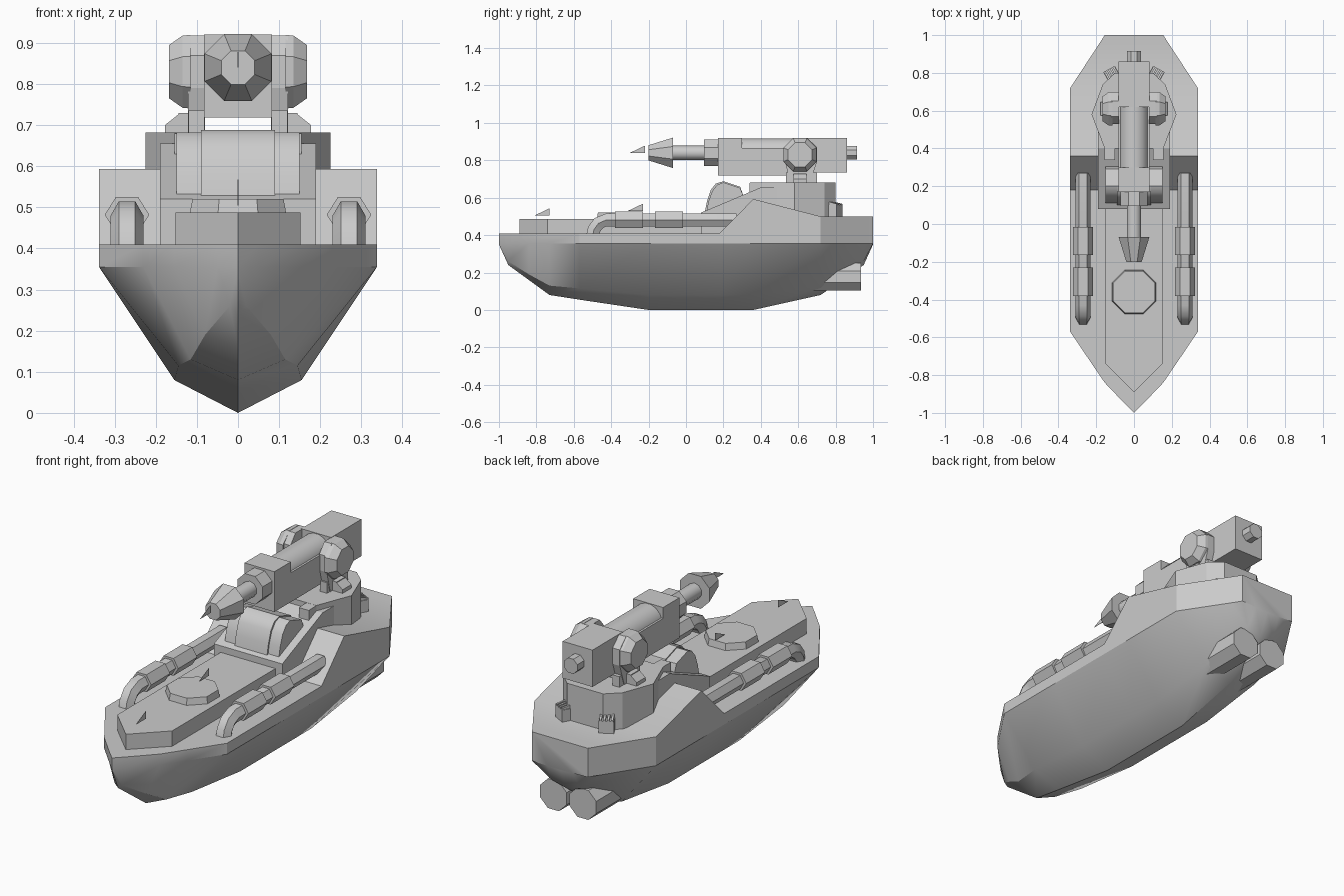
import bpy, bmesh
from math import pi, cos, sin
from mathutils import Matrix, Vector

if "Cube" in bpy.data.objects:
    bpy.data.objects.remove(bpy.data.objects["Cube"])


def loft(name, rings, smooth=0):
    """Skin a list of closed rings and cap both ends."""
    bm = bmesh.new()
    rows = [[bm.verts.new(p) for p in r] for r in rings]
    n = len(rows[0])
    for a, b in zip(rows, rows[1:]):
        for i in range(n):
            j = (i + 1) % n
            bm.faces.new((a[i], a[j], b[j], b[i]))
    bm.faces.new(rows[0][::-1])
    bm.faces.new(rows[-1])
    bmesh.ops.remove_doubles(bm, verts=bm.verts, dist=1e-5)
    bmesh.ops.dissolve_degenerate(bm, edges=bm.edges, dist=1e-5)
    bmesh.ops.recalc_face_normals(bm, faces=bm.faces)
    me = bpy.data.meshes.new(name)
    bm.to_mesh(me)
    bm.free()
    ob = bpy.data.objects.new(name, me)
    bpy.context.collection.objects.link(ob)
    if smooth:
        bpy.ops.object.select_all(action='DESELECT')
        ob.select_set(True)
        bpy.context.view_layer.objects.active = ob
        bpy.ops.object.shade_smooth_by_angle(angle=smooth * pi / 180)
    return ob


def box(name, x0, x1, y0, y1, z0, z1):
    return loft(name, [[(x0, y0, z), (x1, y0, z), (x1, y1, z), (x0, y1, z)] for z in (z0, z1)])


def plan(name, half, z0, z1):
    """Vertical prism from a right-hand half outline (x, y), mirrored."""
    pts = half + [(-x, y) for x, y in reversed(half) if x > 0]
    return loft(name, [[(x, y, z) for x, y in pts] for z in (z0, z1)])


def side(name, prof, x0, x1, smooth=0):
    """Prism from a side profile (y, z) across x."""
    return loft(name, [[(x, y, z) for y, z in prof] for x in (x0, x1)], smooth)


def circle(r, n):
    return [(r * cos(2 * pi * (i + .5) / n), r * sin(2 * pi * (i + .5) / n)) for i in range(n)]


def turned_y(name, x, z, prof, n=8, smooth=0):
    """Round part along y from (y, radius) pairs."""
    return loft(name, [[(x + a, y, z + b) for a, b in circle(r, n)] for y, r in prof], smooth)


# Hull: y, deck half width, lower half width, lower z, keel z, deck z
stations = [
    (-1.0, 0, 0, .355, .35, .41),
    (-.95, .05, .02, .26, .24, .41),
    (-.84, .155, .08, .19, .16, .41),
    (-.73, .23, .115, .13, .08, .41),
    (-.57, .338, .145, .115, .055, .41),
    (-.2, .338, .155, .08, 0, .41),
    (.18, .338, .155, .08, 0, .41),
    (.36, .338, .155, .08, 0, .593),
    (.72, .338, .15, .125, .08, .5),
    (.95, .187, .08, .26, .24, .5),
    (1.0, .155, .07, .352, .35, .5)]
loft("hull", [[(-w, y, zd), (-w, y, .355), (-l, y, zl), (0, y, zk),
               (l, y, zl), (w, y, .355), (w, y, zd)]
              for y, w, l, zl, zk, zd in stations], 32)

# Raised foredeck and hatch
plan("foredeck", [(0, -.89), (.152, -.74), (.152, .25)], .40, .487)
loft("hatch", [[(a, b - .36, z) for a, b in circle(r, 8)] for z, r in ((.48, .128), (.52, .12))])

# Small marker fins
for i, (y, z) in enumerate([(-.81, .505), (-.31, .53), (-.30, .84)]):
    side(f"marker_fin_{i}", [(y, z), (y + .08, z), (y + .08, z + .038)], -.001, .001)

# Deck pipes with two sleeves each
path = [(-.5, .39), (-.492, .43), (-.468, .463), (-.43, .48), (.27, .48)]
for s in (-1, 1):
    x = s * .27
    rings = []
    for i, (y, z) in enumerate(path):
        a, b = path[max(i - 1, 0)], path[min(i + 1, len(path) - 1)]
        t = Vector((0, b[0] - a[0], b[1] - a[1])).normalized()
        up = Vector((0, -t.z, t.y))
        rings.append([Vector((x, y, z)) + Vector((.04 * cos(k * pi / 3), 0, 0))
                      + up * .04 * sin(k * pi / 3) for k in range(6)])
    loft("deck_pipe", rings, 35)
    for y0 in (-.38, -.165):
        loft("pipe_sleeve", [[(x + .054 * cos(k * pi / 3), y, .482 + .05 * sin(k * pi / 3))
                              for k in range(6)] for y in (y0, y0 + .15)])

# Superstructure ramp, turret platform and rounded cabin
side("ramp", [(.08, .4), (.08, .52), (.40, .655), (.5, .655), (.5, .4)], -.19, .19)
plan("turret_platform", [(.155, .40), (.225, .58), (.165, .74), (.10, .80)], .45, .682)
cabin = [(.10, .48), (.11, .53), (.12, .58), (.14, .635), (.168, .67), (.2, .682),
         (.29, .652), (.31, .6), (.31, .48)]
side("cabin", cabin, -.15, .15, 35)
side("cabin_window", [(y - .008 if y < .2 else y, z + (.006 if z > .6 else 0)) for y, z in cabin],
     -.09, .09, 35)
for s in (-1, 1):
    side("cabin_side_block", [(.34, .6), (.34, .68), (.42, .682), (.42, .6)],
         s * .10, s * .155)

# Rear vents with slats
for s in (-1, 1):
    m = Matrix.Translation((s * .115, .79, 0)) @ Matrix.Rotation(-s * .5, 4, 'Z')
    parts = [box("vent", -.035, .035, -.04, .035, .49, .56)]
    for k in range(4):
        x = -.027 + k * .018
        parts.append(side("vent_slat", [(-.03, .55), (.035, .55), (.035, .567), (-.03, .582)],
                          x - .005, x + .005))
    for p in parts:
        p.matrix_world = m

# Turret arms, trunnion caps and feet
for s in (-1, 1):
    box("turret_arm", s * .082, s * .12, .535, .70, .67, .735)
    oct_ = lambda r: [(.61 + a, .83 + b) for a, b in circle(r, 8)]
    side("arm_plate", [(.56, .67), (.66, .67), (.70, .79), (.70, .87), (.65, .918),
                       (.57, .918), (.53, .87), (.53, .79)], s * .08, s * .122)
    loft("trunnion_cap", [[(s * x, y, z) for y, z in oct_(r)]
                          for x, r in ((.115, .097), (.135, .095), (.168, .07))])
    side("turret_foot", [(.575, .67), (.575, .73), (.645, .73), (.645, .67)], s * .11, s * .145)
    loft("foot_toe", [[(s * .14, y, .67), (s * .178, y, .67), (s * .178, y, .70), (s * .14, y, .73)]
                      for y in (.575, .645)])

# Gun
box("gun_rear_box", -.083, .083, .62, .86, .735, .92)
box("gun_body", -.083, .083, .17, .70, .718, .865)
box("gun_front_block", -.083, .083, .17, .30, .72, .92)
turned_y("gun_jacket", 0, .84, [(.28, .078), (.64, .078)], 16, 35)
turned_y("barrel_collar", 0, .84, [(.095, .076), (.18, .076)])
turned_y("barrel", 0, .84, [(-.08, .039), (.10, .039)], 10, 40)
turned_y("muzzle", 0, .84, [(-.2, .044), (-.07, .088)])
turned_y("gun_rear_stub", 0, .84, [(.85, .04), (.915, .04)])

# Stern thruster tubes
for s in (-1, 1):
    turned_y("thruster", s * .082, .178, [(.6, .08), (.935, .08)], 8)
